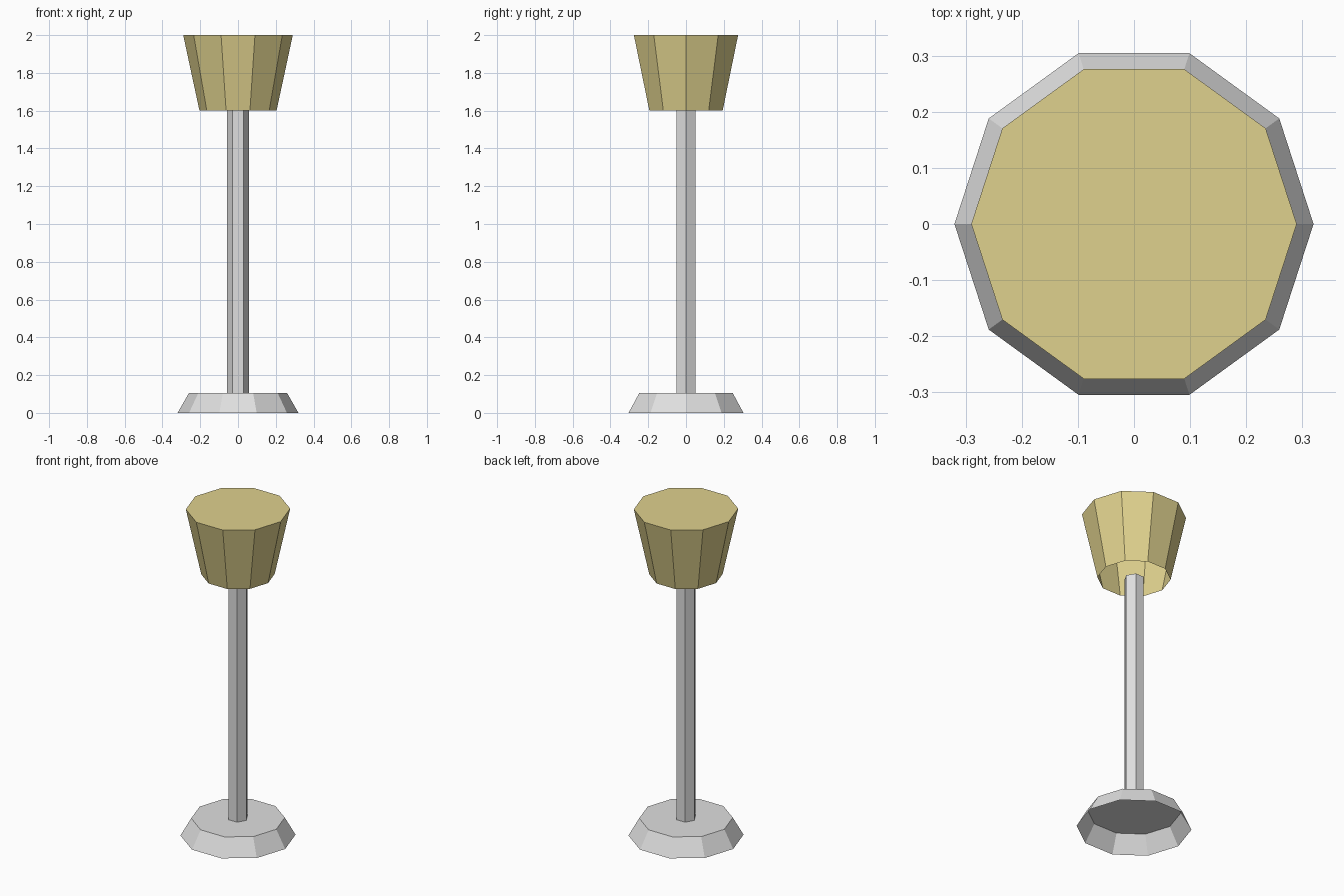
import bpy
import bmesh
import math

if "Cube" in bpy.data.objects:
    bpy.data.objects.remove(bpy.data.objects["Cube"])


def material(name, rgb):
    m = bpy.data.materials.new(name)
    m.diffuse_color = (*rgb, 1.0)
    m.use_nodes = True
    m.node_tree.nodes["Principled BSDF"].inputs["Base Color"].default_value = m.diffuse_color
    return m


def frustum(name, sides, r_low, r_high, z_low, z_high, mat, cap_top):
    """Tapered flat-sided tube, open below, with an optional top cap."""
    bm = bmesh.new()
    rings = []
    for r, z in ((r_low, z_low), (r_high, z_high)):
        rings.append([bm.verts.new((r * math.cos(math.tau * i / sides),
                                    r * math.sin(math.tau * i / sides), z))
                      for i in range(sides)])
    low, high = rings
    for i in range(sides):
        j = (i + 1) % sides
        bm.faces.new((low[i], low[j], high[j], high[i]))
    if cap_top:
        bm.faces.new(high)
    mesh = bpy.data.meshes.new(name)
    bm.to_mesh(mesh)
    bm.free()
    mesh.materials.append(mat)
    obj = bpy.data.objects.new(name, mesh)
    bpy.context.collection.objects.link(obj)
    return obj


grey = material("light grey metal", (0.74, 0.74, 0.74))
tan = material("pale yellow shade", (0.74, 0.64, 0.27))

# Hollow ten-sided foot
frustum("base", 10, 0.32, 0.26, 0.0, 0.105, grey, True)
# Six-sided pole
frustum("pole", 6, 0.057, 0.057, 0.105, 1.6, grey, False)
# Lamp shade, open underneath and closed on top
frustum("lamp_shade", 10, 0.204, 0.29, 1.6, 2.0, tan, True)
